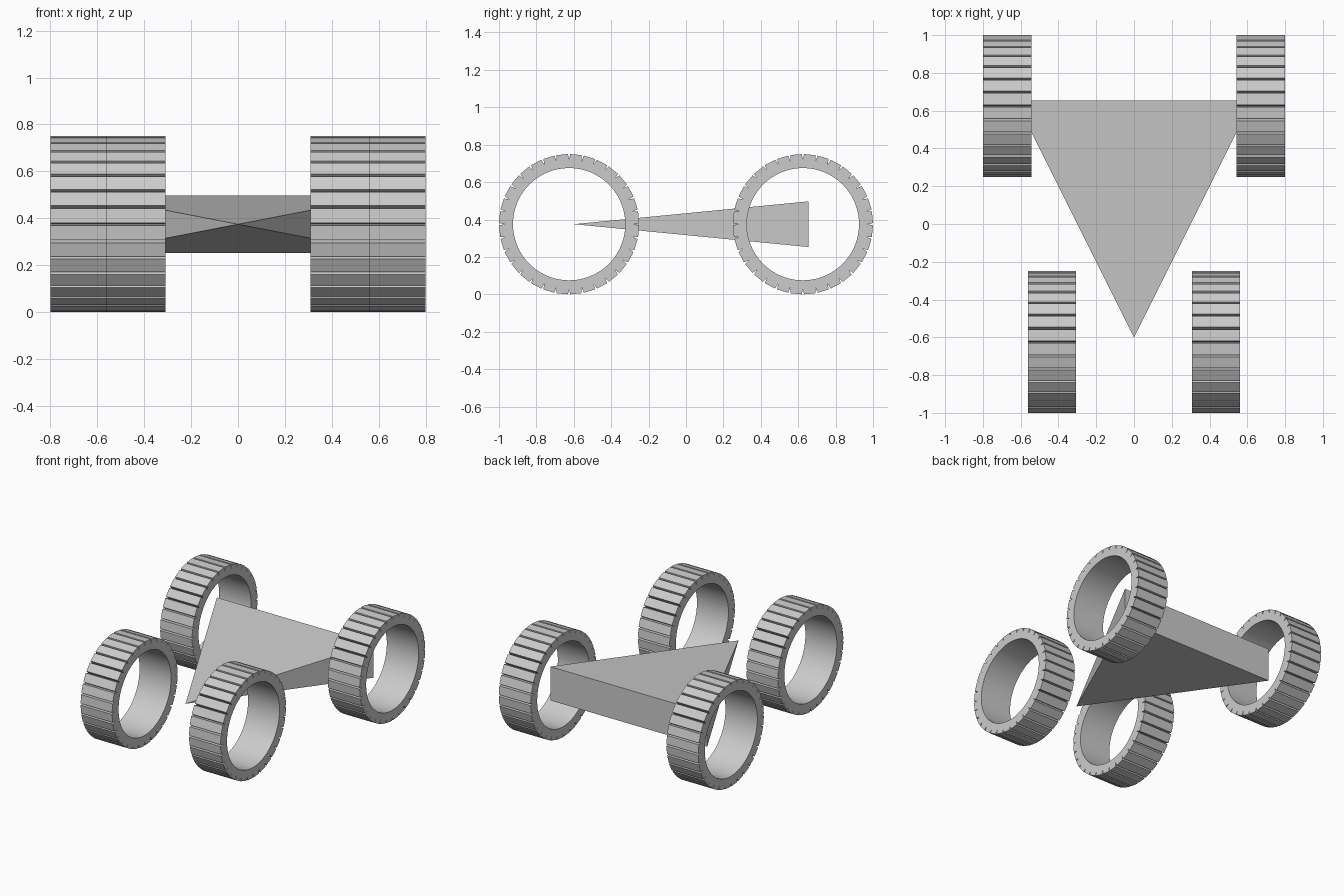
import bpy
import math

old = bpy.data.objects.get("Cube")
if old:
    bpy.data.objects.remove(old, do_unlink=True)

grey = bpy.data.materials.new("plain grey")
grey.use_nodes = True
colour = (0.6, 0.6, 0.6, 1)
grey.diffuse_color = colour
grey.node_tree.nodes["Principled BSDF"].inputs["Base Color"].default_value = colour

RADIUS, INNER, GROOVES = 0.375, 0.3, 32
DEPTH, HALF_GAP = 0.03, 0.016  # groove depth, half its width in radians


def add_part(name, verts, faces, location):
    mesh = bpy.data.meshes.new(name)
    mesh.from_pydata(verts, [], faces)
    mesh.materials.append(grey)
    obj = bpy.data.objects.new(name, mesh)
    obj.location = location
    bpy.context.collection.objects.link(obj)
    return obj


# Body: a four-sided pyramid lying down, its tip at the front
half_w, half_h, back, tip = 0.628, 0.122, 0.655, -0.6
corners = [(-half_w, back, -half_h), (half_w, back, -half_h),
           (half_w, back, half_h), (-half_w, back, half_h)]
sides = [((i + 1) % 4, i, 4) for i in range(4)]
add_part("body", corners + [(0, tip, 0)], [(0, 1, 2, 3)] + sides, (0, 0, RADIUS))


# Wheel: a ring with thin V grooves across the tread
def add_wheel(name, x, y, width):
    step = math.tau / GROOVES
    outline = []
    for i in range(GROOVES):
        a = i * step
        outline += [(RADIUS, a - HALF_GAP), (RADIUS - DEPTH, a), (RADIUS, a + HALF_GAP)]
    n = len(outline)
    bore = [(INNER, (k - 1) * math.tau / n) for k in range(n)]
    rings = [(outline, -1), (outline, 1), (bore, 1), (bore, -1)]
    verts = [(s * width / 2, r * math.cos(a), r * math.sin(a))
             for ring, s in rings for r, a in ring]
    faces = []
    for r in range(4):
        p, q = r * n, (r + 1) % 4 * n
        for k in range(n):
            m = (k + 1) % n
            faces.append((p + k, p + m, q + m, q + k))
    wheel = add_part(name, verts, faces, (x, y, RADIUS))
    # Only the bore is smooth
    for face in wheel.data.polygons:
        face.use_smooth = 2 * n <= face.index < 3 * n


for side, s in (("left", 1), ("right", -1)):
    add_wheel("front_wheel_" + side, s * 0.434, -0.625, 0.252)
    add_wheel("back_wheel_" + side, s * 0.671, 0.625, 0.255)
